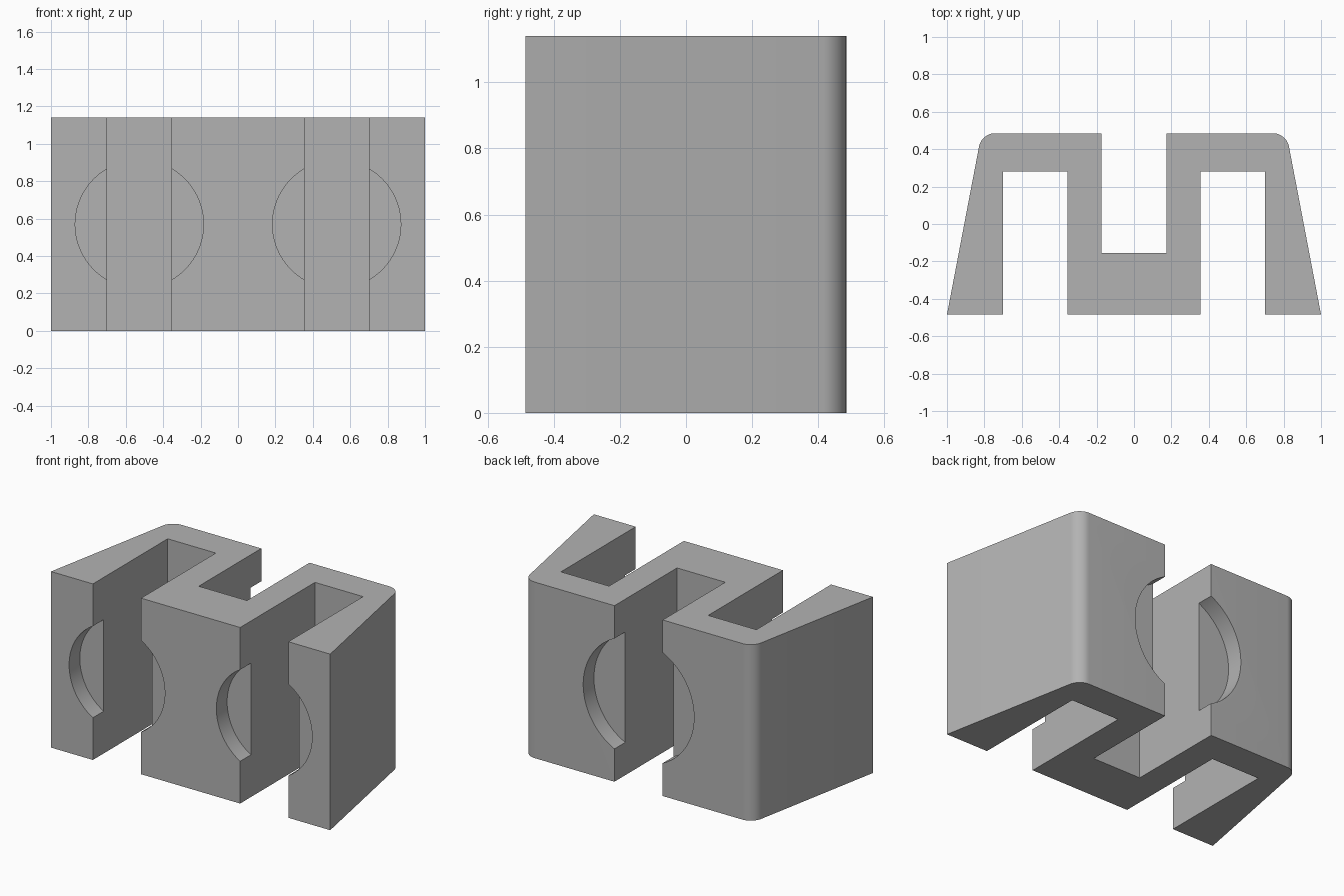
import bpy
import bmesh
import math

if "Cube" in bpy.data.objects:
    bpy.data.objects.remove(bpy.data.objects["Cube"], do_unlink=True)

HEIGHT, HALF_DEPTH = 1.14, 0.485
RECESS_DEPTH = 0.11

grey = bpy.data.materials.new("plain_grey")
grey.use_nodes = True
colour = (0.45, 0.45, 0.45, 1)
grey.diffuse_color = colour
grey.node_tree.nodes["Principled BSDF"].inputs["Base Color"].default_value = colour

# Winding block: half outline, mirrored across x, extruded upward
half = [(0.355, -HALF_DEPTH), (0.355, 0.28), (0.70, 0.28), (0.70, -HALF_DEPTH),
        (1.0, -HALF_DEPTH), (0.815, HALF_DEPTH), (0.173, HALF_DEPTH), (0.173, -0.155)]
outline = half + [(-x, y) for x, y in reversed(half)]
bm = bmesh.new()
base = bm.faces.new([bm.verts.new((x, y, 0)) for x, y in outline])
top = bmesh.ops.extrude_face_region(bm, geom=[base])["geom"]
bmesh.ops.translate(bm, vec=(0, 0, HEIGHT),
                    verts=[v for v in top if isinstance(v, bmesh.types.BMVert)])
bmesh.ops.recalc_face_normals(bm, faces=bm.faces)

# Rounded outer back corners
corners = [e for e in bm.edges
           if all(abs(v.co.x) > 0.8 and v.co.y > 0.4 for v in e.verts)]
bmesh.ops.bevel(bm, geom=corners, offset=0.07, offset_type='OFFSET',
                segments=10, profile=0.5, affect='EDGES')
mesh = bpy.data.meshes.new("winding_block")
bm.to_mesh(mesh)
bm.free()
mesh.materials.append(grey)
block = bpy.data.objects.new("winding_block", mesh)
bpy.context.collection.objects.link(block)
bpy.context.view_layer.objects.active = block


def cut_recess(x, face_y, radius):
    """Sink a shallow round recess into the front or back face."""
    bpy.ops.mesh.primitive_cylinder_add(
        vertices=96, radius=radius, depth=2 * RECESS_DEPTH,
        location=(x, face_y, HEIGHT / 2), rotation=(math.pi / 2, 0, 0))
    cutter = bpy.context.object
    cutter.name = "recess_cutter"
    cutter.hide_render = True
    cutter.data.materials.append(grey)
    bpy.context.view_layer.objects.active = block
    cut = block.modifiers.new("recess", 'BOOLEAN')
    cut.operation, cut.solver, cut.object = 'DIFFERENCE', 'EXACT', cutter
    bpy.ops.object.modifier_apply(modifier=cut.name)
    bpy.data.objects.remove(cutter, do_unlink=True)


# Round recesses across each slot opening
for side in (-1, 1):
    cut_recess(side * 0.5275, -HALF_DEPTH, 0.343)
cut_recess(0, HALF_DEPTH, 0.397)

# Smooth rounded surfaces, sharp corners
bpy.ops.object.select_all(action='DESELECT')
block.select_set(True)
bpy.context.view_layer.objects.active = block
bpy.ops.object.shade_smooth_by_angle(angle=math.radians(30))
